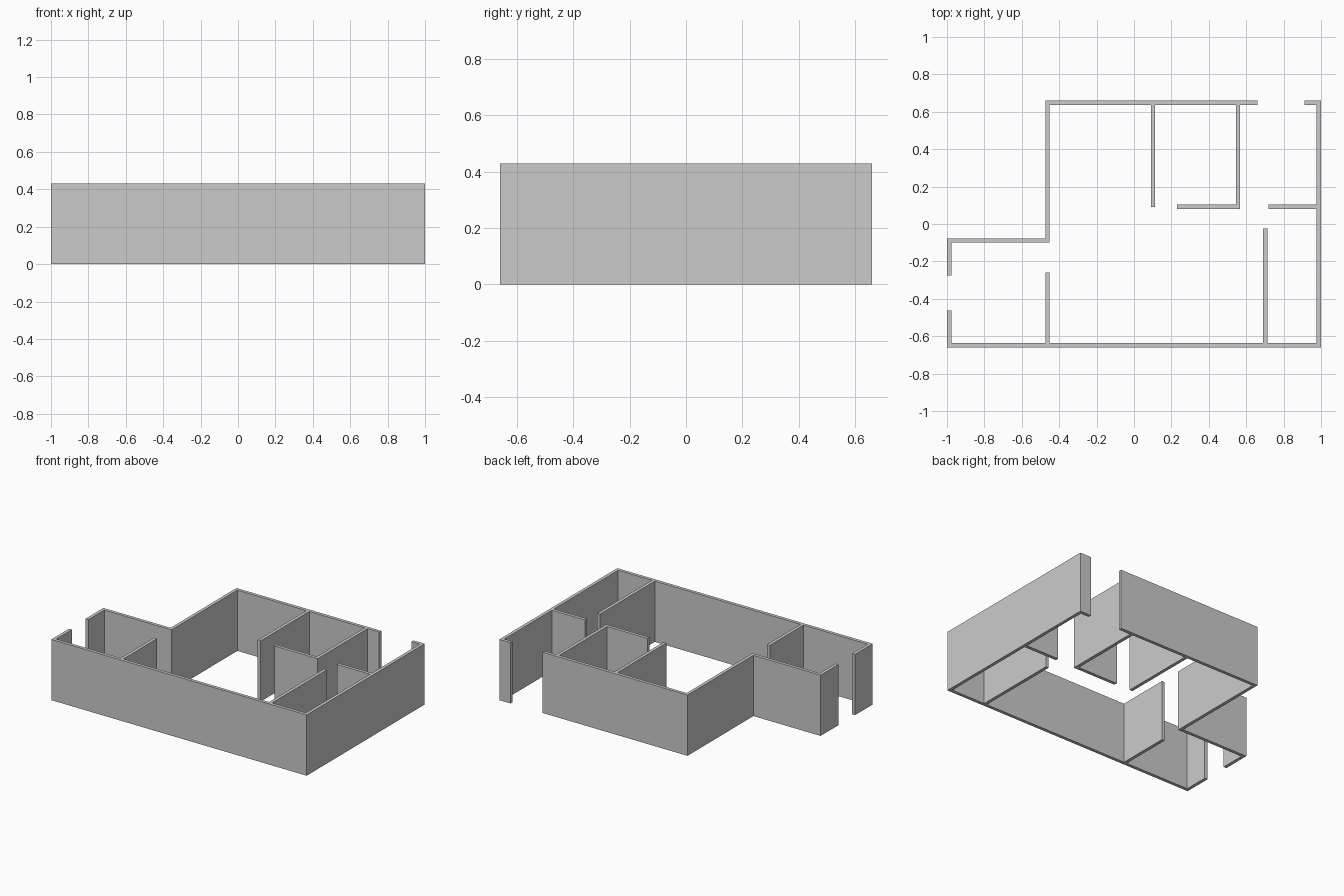
import bpy

if "Cube" in bpy.data.objects:
    bpy.data.objects.remove(bpy.data.objects["Cube"])

HEIGHT = 0.43
T = 0.023  # wall thickness


def wall(name, x0, x1, y0, y1):
    """Upright wall slab standing on z = 0."""
    bpy.ops.mesh.primitive_cube_add(
        size=1, location=((x0 + x1) / 2, (y0 + y1) / 2, HEIGHT / 2))
    ob = bpy.context.object
    ob.name = ob.data.name = name
    ob.scale = (x1 - x0, y1 - y0, HEIGHT)
    bpy.ops.object.transform_apply(location=False, rotation=False, scale=True)


def wall_x(name, x0, x1, y):
    wall(name, x0, x1, y, y + T)


def wall_y(name, x, y0, y1):
    wall(name, x, x + T, y0, y1)


B = 0.66              # half depth
IN = B - T            # inner face of front and back walls
R = 1 - T             # inner face of the right wall
L = -0.474            # left face of the main room

# Outer shell
wall_x("front_wall", -1, 1, -B)
wall_y("right_wall", R, -IN, B)
wall_x("back_wall", L, 0.66, IN)
wall_x("back_corner_stub", 0.912, R, IN)
wall_y("main_left_wall", L, -0.10, IN)

# Entrance porch room on the left, with a door gap
wall_x("porch_back_wall", -1, L, -0.10)
wall_y("porch_left_wall_rear", -1, -0.275, -0.10)
wall_y("porch_left_wall_front", -1, -IN, -0.463)

# Inner partitions
wall_y("porch_partition", L, -IN, -0.26)
wall_y("right_room_partition", 0.69, -IN, -0.025)
wall_y("back_room_partition", 0.09, 0.092, IN)
wall_y("hall_partition", 0.545, 0.08 + T, IN)
wall_x("back_room_front_wall", 0.23, 0.545 + T, 0.08)
wall_x("hall_front_wall", 0.718, R, 0.08)
